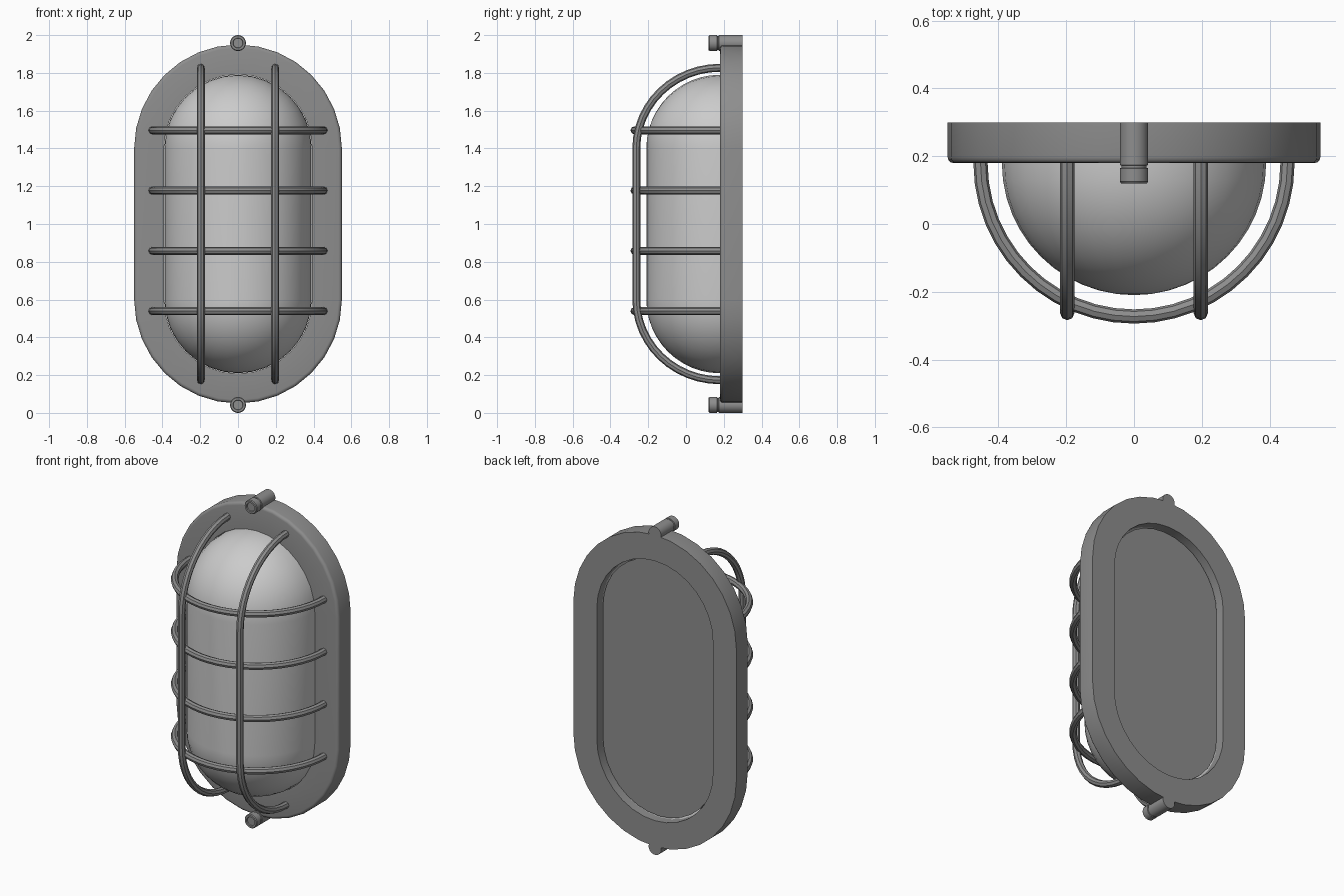
import bpy, bmesh
from math import pi, sin, cos, radians

if "Cube" in bpy.data.objects:
    bpy.data.objects.remove(bpy.data.objects["Cube"])

dark = bpy.data.materials.new("dark_grey")
dark.diffuse_color = (0.27, 0.27, 0.27, 1)
dark.use_nodes = True
dark.node_tree.nodes["Principled BSDF"].inputs["Base Color"].default_value = dark.diffuse_color
SEG = 16          # segments per half circle
Z_LOW, Z_HIGH = 0.6, 1.4


def smooth(ob, material=None):
    if material:
        ob.data.materials.append(material)
    bpy.ops.object.select_all(action='DESELECT')
    ob.select_set(True)
    bpy.context.view_layer.objects.active = ob
    bpy.ops.object.shade_smooth_by_angle(angle=radians(35))


def outline(r, low=Z_LOW, high=Z_HIGH):
    """Upright stadium outline of radius r as (x, z) points."""
    top = [(r * cos(pi * i / SEG), high + r * sin(pi * i / SEG)) for i in range(SEG + 1)]
    bottom = [(-x, low + high - z) for x, z in top]
    return top + bottom


def loft(name, profile, low=Z_LOW, high=Z_HIGH, closed=False, cap=(), material=None):
    """Join stadium loops given as (radius, y)."""
    bm = bmesh.new()
    loops = [[bm.verts.new((x, y, z)) for x, z in outline(r, low, high)] for r, y in profile]
    pairs = list(zip(loops, loops[1:]))
    if closed:
        pairs.append((loops[-1], loops[0]))
    for a, b in pairs:
        n = len(a)
        for i in range(n):
            j = (i + 1) % n
            bm.faces.new((a[i], a[j], b[j], b[i]))
    for k in cap:
        bm.faces.new(loops[k])
    bmesh.ops.remove_doubles(bm, verts=bm.verts, dist=1e-5)
    bmesh.ops.dissolve_degenerate(bm, edges=bm.edges, dist=1e-5)
    bmesh.ops.recalc_face_normals(bm, faces=bm.faces)
    mesh = bpy.data.meshes.new(name)
    bm.to_mesh(mesh)
    bm.free()
    ob = bpy.data.objects.new(name, mesh)
    bpy.context.collection.objects.link(ob)
    smooth(ob, material)
    return ob


def rod(name, points, r=0.021):
    """Round bar swept along points."""
    cu = bpy.data.curves.new(name, 'CURVE')
    cu.dimensions = '3D'
    cu.bevel_depth = r
    cu.bevel_resolution = 2
    cu.use_fill_caps = True
    sp = cu.splines.new('POLY')
    sp.points.add(len(points) - 1)
    for p, co in zip(sp.points, points):
        p.co = (*co, 1)
    ob = bpy.data.objects.new(name, cu)
    bpy.context.collection.objects.link(ob)
    bpy.ops.object.select_all(action='DESELECT')
    ob.select_set(True)
    bpy.context.view_layer.objects.active = ob
    bpy.ops.object.convert(target='MESH')
    smooth(bpy.context.object, dark)


# Backplate ring with rounded front edge
loft("backplate_ring", [(0.392, 0.18), (0.532, 0.18), (0.541, 0.182), (0.548, 0.189),
                        (0.55, 0.198), (0.55, 0.30), (0.392, 0.30)],
     closed=True, material=dark)

# Glass dome: half capsule with a short straight rim
dome = [(0.39, 0.25)]
for i in range(13):
    t = pi / 2 * i / 12
    dome.append((0.39 * cos(t), 0.18 - 0.39 * sin(t)))
loft("glass_dome", dome)

# Recessed panel closing the back
loft("back_panel", [(0.38, 0.235), (0.38, 0.258)], cap=(0, -1), material=dark)

# Horizontal guard bars: half circles
for n in range(4):
    z = 0.539 + 0.319 * n
    arc = [(0.453 * cos(pi * i / 24), 0.18 - 0.453 * sin(pi * i / 24), z) for i in range(25)]
    rod(f"guard_bar_horizontal_{n + 1}", [(0.453, 0.2, z)] + arc + [(-0.453, 0.2, z)])

# Vertical guard bars: rounded hoops with a straight middle
for side, x in (("left", -0.197), ("right", 0.197)):
    arc = [(x, 0.18 - 0.443 * sin(pi / 2 * i / 12), Z_HIGH + 0.427 * cos(pi / 2 * i / 12))
           for i in range(13)]
    path = [(x, 0.2, Z_HIGH + 0.427)] + arc
    path += [(x, y, 2 - z) for x, y, z in reversed(path)]
    rod(f"guard_bar_vertical_{side}", path)

# Fixing screws: shaft, groove and rimmed head
screw = [(0.042, 0.30), (0.042, 0.174), (0.037, 0.172), (0.037, 0.166), (0.042, 0.164),
         (0.042, 0.125), (0.038, 0.12), (0.027, 0.12), (0.025, 0.127)]
for side, z in (("bottom", 0.042), ("top", 1.958)):
    loft(f"screw_{side}", screw, z, z, cap=(0, -1), material=dark)
